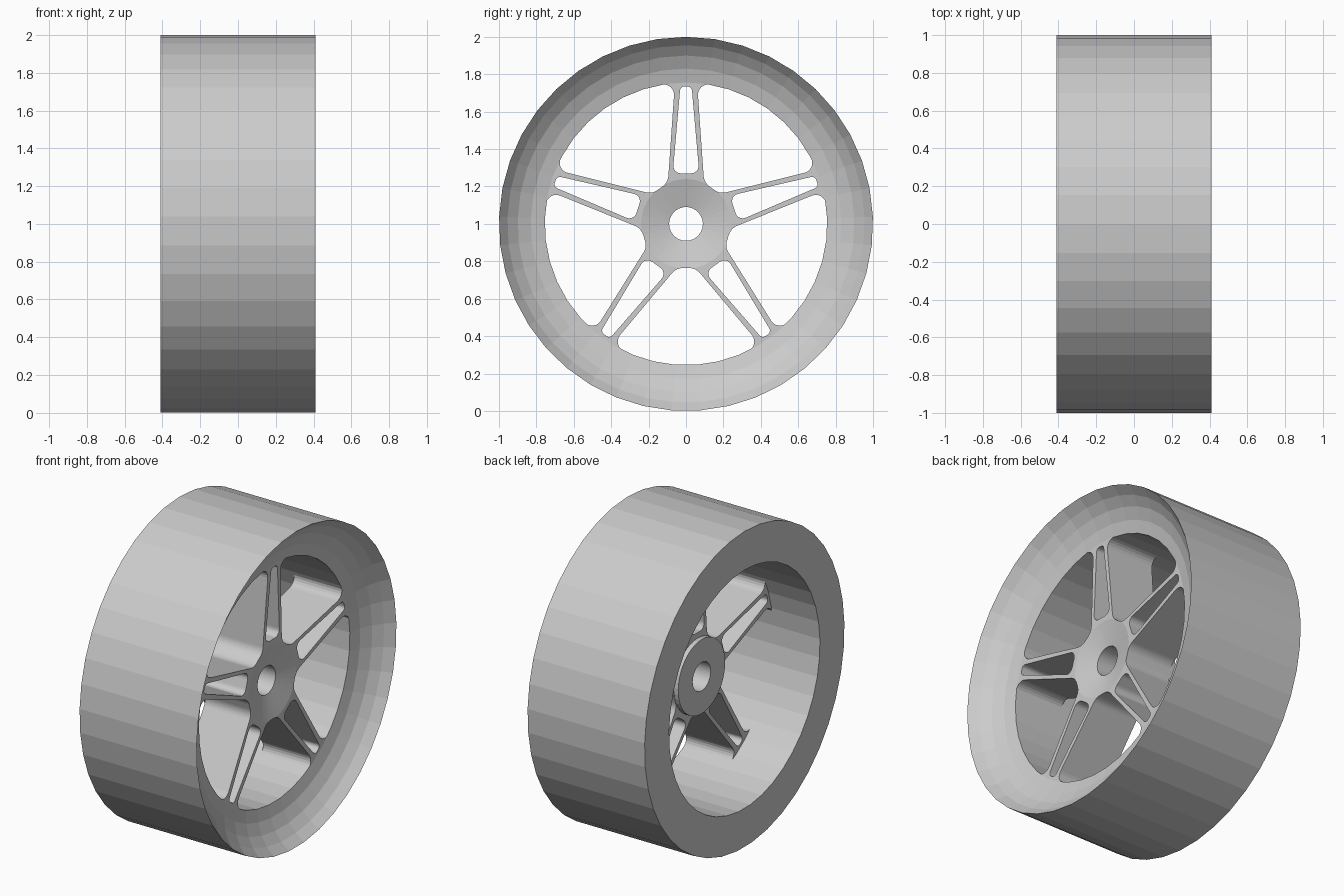
import bpy, bmesh, math
from mathutils import Vector

if "Cube" in bpy.data.objects:
    bpy.data.objects.remove(bpy.data.objects["Cube"], do_unlink=True)

SEGMENTS = 41
SPOKES = 5

# Single plain grey
grey = bpy.data.materials.new("plain_grey")
grey.use_nodes = True
colour = (0.6, 0.6, 0.6, 1)
grey.diffuse_color = colour
grey.node_tree.nodes["Principled BSDF"].inputs["Base Color"].default_value = colour


def make_object(name, bm):
    bmesh.ops.recalc_face_normals(bm, faces=bm.faces)
    mesh = bpy.data.meshes.new(name)
    bm.to_mesh(mesh)
    bm.free()
    mesh.materials.append(grey)
    obj = bpy.data.objects.new(name, mesh)
    bpy.context.collection.objects.link(obj)
    obj.location.z = 1
    return obj


def lathe(name, profile):
    """Turn a closed (x, radius) profile around the x axle."""
    bm = bmesh.new()
    rings = []
    for i in range(SEGMENTS):
        a = math.tau * i / SEGMENTS
        rings.append([bm.verts.new((x, r * math.sin(a), r * math.cos(a))) for x, r in profile])
    n = len(profile)
    for i in range(SEGMENTS):
        here, there = rings[i], rings[(i + 1) % SEGMENTS]
        for j in range(n):
            k = (j + 1) % n
            bm.faces.new((here[j], here[k], there[k], there[j]))
    return make_object(name, bm)


def rounded(corners, steps=6):
    """Outline from (u, v, fillet radius) corners."""
    outline = []
    for i, (u, v, radius) in enumerate(corners):
        p = Vector((u, v))
        if not radius:
            outline.append(p)
            continue
        a = (Vector(corners[i - 1][:2]) - p).normalized()
        b = (Vector(corners[(i + 1) % len(corners)][:2]) - p).normalized()
        half = a.angle(b) / 2
        centre = p + (a + b).normalized() * radius / math.sin(half)
        start = p + a * radius / math.tan(half) - centre
        end = p + b * radius / math.tan(half) - centre
        sweep = start.angle(end)
        for s in range(steps + 1):
            t = s / steps
            outline.append(centre + (start * math.sin((1 - t) * sweep)
                                     + end * math.sin(t * sweep)) / math.sin(sweep))
    return outline


def add_prism(bm, outline, angle):
    """Extrude an outline along the axle, turned to the given angle."""
    c, s = math.cos(angle), math.sin(angle)
    ends = [[bm.verts.new((x, p.x * c + p.y * s, p.y * c - p.x * s)) for p in outline]
            for x in (-0.5, 0.6)]
    bm.faces.new(ends[0])
    bm.faces.new(ends[1])
    for i in range(len(outline)):
        j = (i + 1) % len(outline)
        bm.faces.new((ends[0][i], ends[0][j], ends[1][j], ends[1][i]))


# Rim: straight tread, flat back, hollow curved front lip
lathe("rim", [(-0.41, 1), (0.41, 1), (0.355, 0.955), (0.31, 0.9),
              (0.275, 0.83), (0.255, 0.755), (-0.41, 0.755)])

# Hub and spokes: one dished disc with an axle hole
spokes = lathe("hub_and_spokes", [(0.2, 0.09), (0.24, 0.24), (0.256, 0.78), (-0.08, 0.78),
                                  (-0.08, 0.235), (-0.11, 0.235), (-0.11, 0.09)])

# Large window between spokes, and slim slot within each twin spoke
arc = [math.radians(d) for d in range(25, -26, -5)]
window = rounded([(-0.052, 0.236, 0.075), (-0.3955, 0.6455, 0.055)]
                 + [(-0.757 * math.sin(a), 0.757 * math.cos(a), 0) for a in arc]
                 + [(0.3955, 0.6455, 0.055), (0.052, 0.236, 0.075)])
slot = rounded([(-0.071, 0.27, 0.04), (-0.03, 0.735, 0.024),
                (0.03, 0.735, 0.024), (0.071, 0.27, 0.04)])

bm = bmesh.new()
for i in range(SPOKES):
    turn = math.tau * i / SPOKES
    add_prism(bm, slot, turn)
    add_prism(bm, window, turn + math.pi / SPOKES)
cutter = make_object("window_cutter", bm)
cutter.hide_render = True
cutter.hide_set(True)

cut = spokes.modifiers.new("windows", "BOOLEAN")
cut.operation = "DIFFERENCE"
cut.solver = "EXACT"
cut.object = cutter

# Apply the cut and drop the helper
bpy.context.view_layer.update()
bpy.context.view_layer.objects.active = spokes
bpy.ops.object.modifier_apply(modifier=cut.name)
bpy.data.objects.remove(cutter, do_unlink=True)
